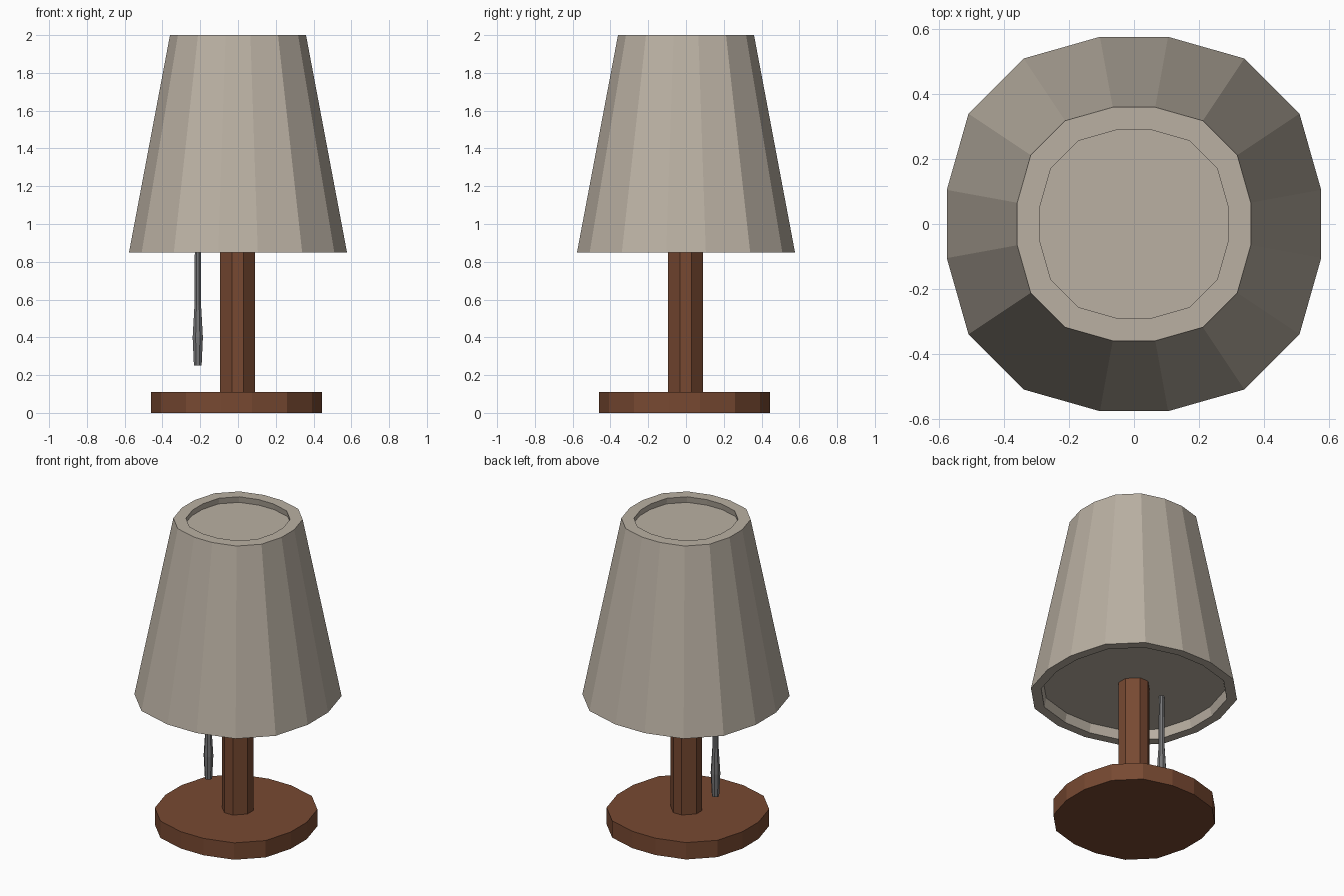
import bpy, bmesh, math

if "Cube" in bpy.data.objects:
    bpy.data.objects.remove(bpy.data.objects["Cube"])


def material(name, rgb):
    m = bpy.data.materials.new(name)
    m.diffuse_color = (*rgb, 1)
    m.use_nodes = True
    m.node_tree.nodes["Principled BSDF"].inputs["Base Color"].default_value = m.diffuse_color
    return m


LINEN = material("warm grey fabric", (0.49, 0.435, 0.365))
WOOD = material("brown wood", (0.185, 0.066, 0.031))
METAL = material("grey metal", (0.185, 0.185, 0.19))


def mirrored_outline(quarter):
    """Rotate a quarter outline four times into a closed rounded square."""
    pts = []
    for k in range(4):
        for x, y in quarter:
            for _ in range(k):
                x, y = -y, x
            pts.append((x, y))
    return pts


SOFT = mirrored_outline([(1, 0.182), (0.884, 0.589), (0.589, 0.884), (0.182, 1)])
OCTAGON = mirrored_outline([(1, 0.33), (0.33, 1)])
ROUND8 = [(math.cos(math.radians(22.5 + 45 * i)) * 1.05,
           math.sin(math.radians(22.5 + 45 * i)) * 1.05) for i in range(8)]


def loft(name, outline, rings, mat, at=(0, 0)):
    """Skin a stack of (half width, height) rings and cap both ends."""
    bm = bmesh.new()
    loops = [[bm.verts.new((at[0] + x * r, at[1] + y * r, z)) for x, y in outline]
             for r, z in rings]
    n = len(outline)
    for a, b in zip(loops, loops[1:]):
        for i in range(n):
            j = (i + 1) % n
            bm.faces.new((a[i], a[j], b[j], b[i]))
    bm.faces.new(loops[0][::-1])
    bm.faces.new(loops[-1])
    bmesh.ops.recalc_face_normals(bm, faces=bm.faces)
    mesh = bpy.data.meshes.new(name)
    bm.to_mesh(mesh)
    bm.free()
    mesh.materials.append(mat)
    obj = bpy.data.objects.new(name, mesh)
    bpy.context.collection.objects.link(obj)
    return obj


# Foot and post
loft("base", SOFT, [(0.4525, 0), (0.4525, 0.11)], WOOD, (-0.008, -0.008))
loft("post", OCTAGON, [(0.0925, 0.10), (0.0925, 0.93)], WOOD, (-0.002, -0.002))

# Tapered shade with a recessed panel at each end
loft("shade", SOFT, [(0.509, 0.91), (0.52, 0.85), (0.577, 0.85),
                     (0.36, 2.0), (0.29, 2.0), (0.297, 1.96)], LINEN)

# Pull cord with a swollen handle
loft("pull_cord", ROUND8, [(0.021, 0.25), (0.028, 0.40), (0.018, 0.57),
                           (0.016, 0.92)], METAL, (-0.213, 0))
